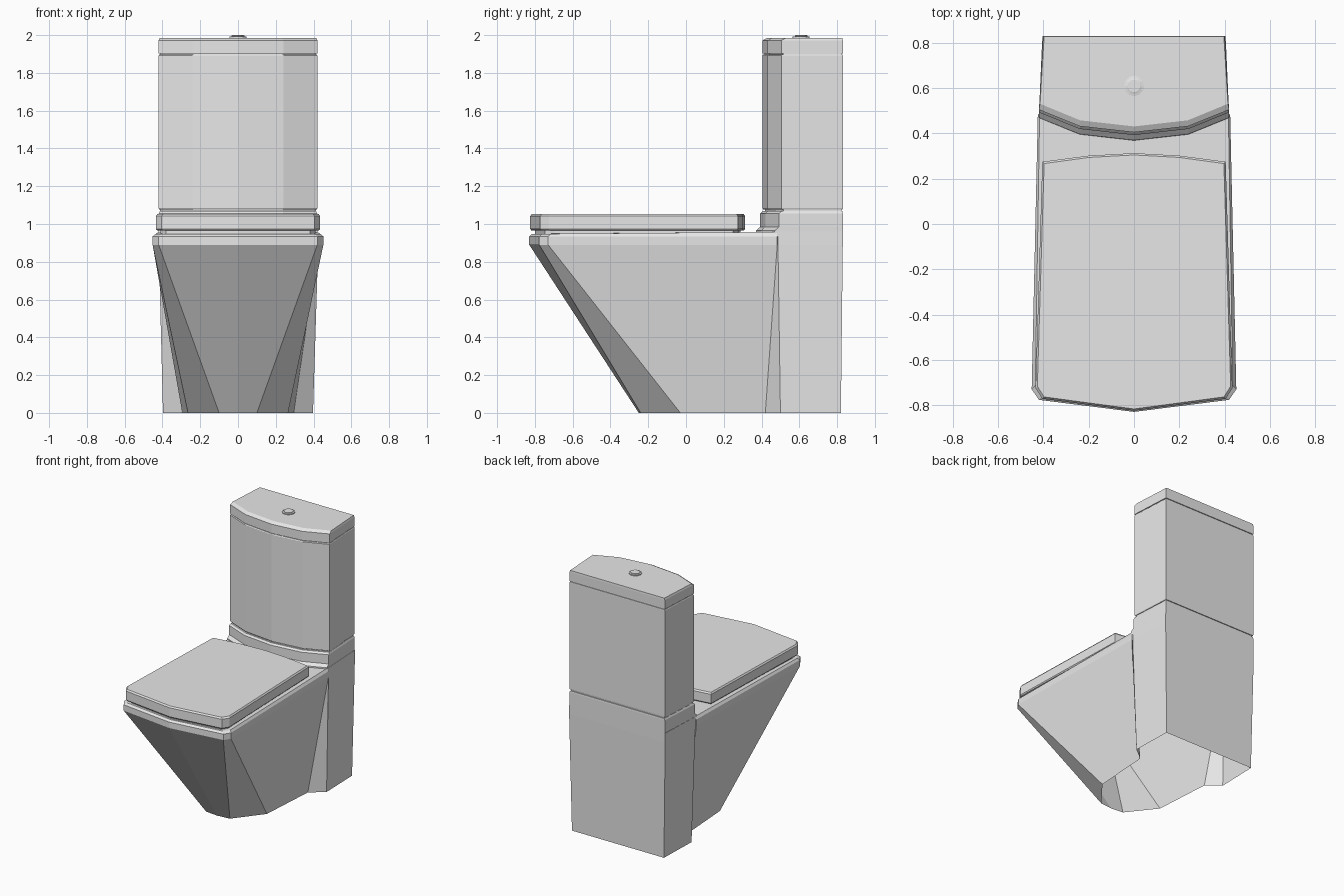
import bpy, bmesh, math

if "Cube" in bpy.data.objects:
    bpy.data.objects.remove(bpy.data.objects["Cube"])

# Single glazed ceramic colour
ceramic = bpy.data.materials.new("white_ceramic")
ceramic.diffuse_color = (0.8, 0.8, 0.8, 1)
ceramic.use_nodes = True
ceramic.node_tree.nodes["Principled BSDF"].inputs["Base Color"].default_value = ceramic.diffuse_color


def loft(name, rings, cap_bottom=True, cap_top=True):
    """Skin a stack of half outlines (x >= 0, front to back, (x, y, z)), mirrored in x."""
    bm = bmesh.new()
    loops = []
    for half in rings:
        full = half + [(-x, y, z) for x, y, z in reversed(half) if x > 1e-6]
        loops.append([bm.verts.new(p) for p in full])
    n = len(loops[0])
    for a, b in zip(loops, loops[1:]):
        for i in range(n):
            j = (i + 1) % n
            bm.faces.new((a[i], a[j], b[j], b[i]))
    if cap_bottom:
        bm.faces.new(list(reversed(loops[0])))
    if cap_top:
        bm.faces.new(loops[-1])
    me = bpy.data.meshes.new(name)
    bm.to_mesh(me)
    bm.free()
    me.materials.append(ceramic)
    ob = bpy.data.objects.new(name, me)
    bpy.context.collection.objects.link(ob)
    return ob


def at(z, pts):
    return [(x, y, z) for x, y in pts]


def tank_ring(z, dy=0.0, inset=0.0, back=0.83):
    """Cistern outline with a faceted bowed front; dy moves the front."""
    return at(z, [(0, 0.405 + dy), (0.24 - inset * 0.5, 0.432 + dy),
                  (0.42 - inset, 0.505 + dy), (0.402 - inset, back - inset)])


def seat_ring(z, s=0.0):
    """Seat cover outline shrunk by s."""
    return at(z, [(0, -0.825 + s), (0.405 - s, -0.772 + s), (0.435 - s, -0.725 + s),
                  (0.405 - s, 0.275 - s), (0.2, 0.302 - s), (0, 0.313 - s)])


def rim_ring(z, s=0.0, rise=0.0):
    """Bowl rim outline running back into the column."""
    return [(0, -0.83 + s, z), (0.42 - s, -0.777 + s, z), (0.452 - s, -0.73 + s, z),
            (0.425 - s * 0.5, 0.483, z + rise), (0.42, 0.487, z + rise),
            (0.405, 0.83, z + rise)]


# Bowl and column: tapering shell, open underneath
foot = at(0, [(0, -0.25), (0.10, -0.24), (0.265, -0.03),
              (0.295, 0.42), (0.397, 0.50), (0.388, 0.82)])
loft("bowl_and_column",
     [foot, rim_ring(0.89), rim_ring(0.935), rim_ring(0.948, 0.016, 0.01)],
     cap_bottom=False)

# Shelf that carries the cistern, with flared skirt at the deck
loft("cistern_shelf", [tank_ring(0.945, -0.037), tank_ring(0.965, -0.035),
                       tank_ring(0.985, -0.012), tank_ring(1.055, -0.012),
                       tank_ring(1.068, 0.0, 0.006, 0.835)])

# Shadow gap, cistern tank, second gap
loft("lower_gap", [tank_ring(1.06, 0.012, 0.008), tank_ring(1.085, 0.012, 0.008)])
loft("cistern_tank", [tank_ring(1.077, 0.004, 0.003, 0.832), tank_ring(1.084),
                      tank_ring(1.892), tank_ring(1.898, 0.004, 0.003, 0.832)])
loft("upper_gap", [tank_ring(1.89, 0.01, 0.007), tank_ring(1.91, 0.01, 0.007)])

# Cistern lid with chamfered front edge
loft("cistern_lid", [tank_ring(1.903), tank_ring(1.972),
                     tank_ring(1.986, 0.026, 0.005, 0.834)])

# Seat ring (recessed) and closed seat cover
loft("seat_ring", [seat_ring(0.94, 0.025), seat_ring(0.975, 0.025)])
loft("seat_cover", [seat_ring(0.966, 0.006), seat_ring(0.974), seat_ring(1.042),
                    seat_ring(1.053, 0.008)])

# Flush button: a collar and a raised cap
def disc(z, r):
    return at(z, [(r * math.sin(math.pi * i / 6), 0.61 - r * math.cos(math.pi * i / 6))
                  if 0 < i < 6 else (0, 0.61 + (r if i else -r)) for i in range(7)])


loft("flush_button", [disc(1.98, 0.045), disc(1.992, 0.045), disc(1.994, 0.034),
                      disc(1.998, 0.034), disc(2.0, 0.028)])
